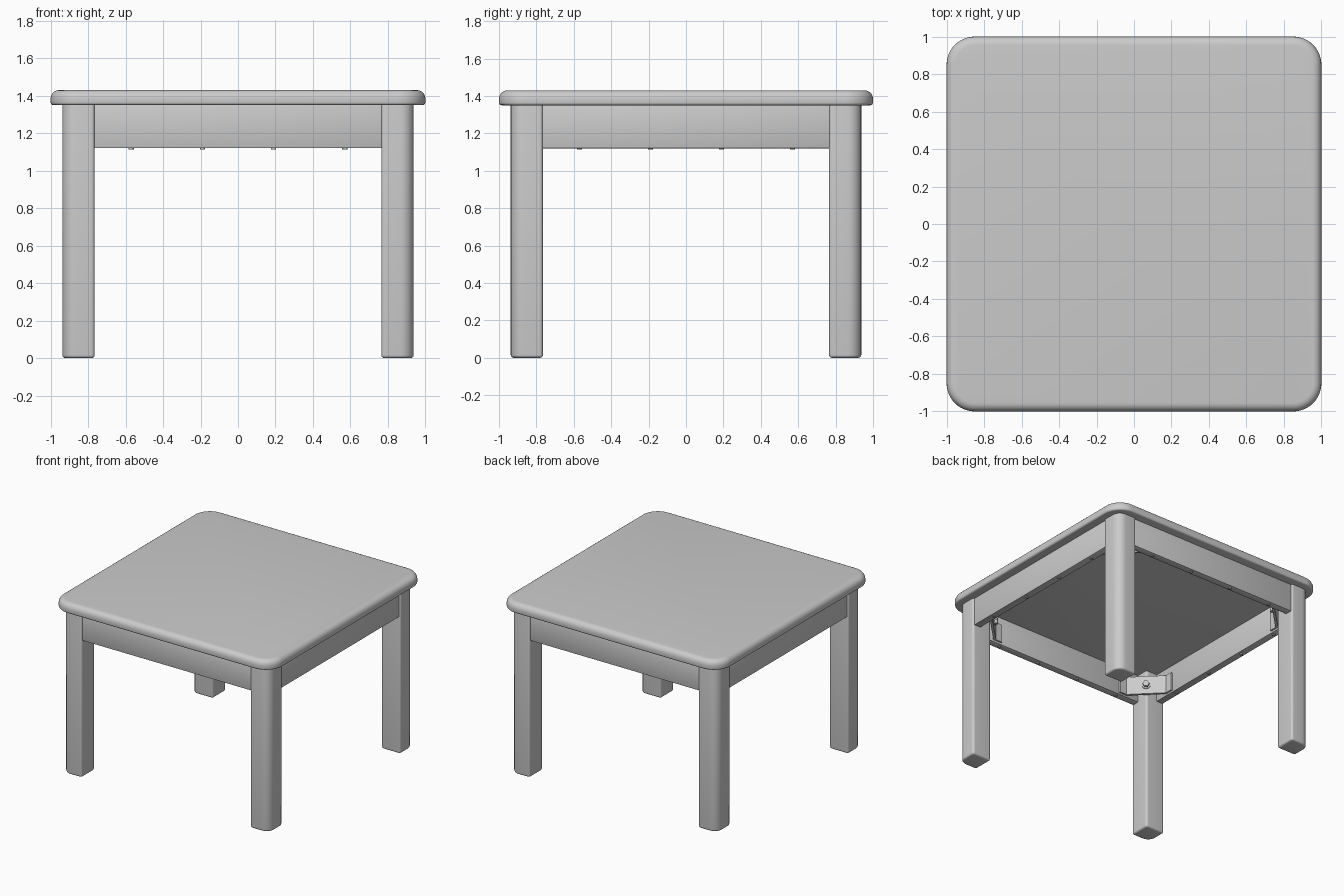
import bpy, bmesh
from math import cos, sin, pi, radians
from mathutils import Matrix, Vector

if "Cube" in bpy.data.objects:
    bpy.data.objects.remove(bpy.data.objects["Cube"])


def finish(name, bm, mirror=(False, False)):
    """Turn a bmesh into a smooth-shaded object, mirrored about the origin."""
    bmesh.ops.recalc_face_normals(bm, faces=bm.faces)
    mesh = bpy.data.meshes.new(name)
    bm.to_mesh(mesh)
    bm.free()
    ob = bpy.data.objects.new(name, mesh)
    bpy.context.collection.objects.link(ob)
    bpy.ops.object.select_all(action='DESELECT')
    bpy.context.view_layer.objects.active = ob
    ob.select_set(True)
    bpy.ops.object.shade_smooth_by_angle(angle=radians(35))
    if any(mirror):
        mod = ob.modifiers.new("Mirror", 'MIRROR')
        mod.use_axis = (mirror[0], mirror[1], False)
        mod.use_mirror_merge = False
    return ob


def slab(bm, lo, hi, radii, z0, z1, r_bottom, r_top, seg=8, steps=5):
    """Upright block with its own radius per corner and rounded rims.
    radii start at the +x +y corner and run counter-clockwise."""
    rings = []
    for i in range(steps + 1):
        a = pi / 2 * i / steps
        rings.append((r_bottom * (1 - sin(a)), z0 + r_bottom * (1 - cos(a))))
    for i in range(steps + 1):
        a = pi / 2 * i / steps
        rings.append((r_top * (1 - cos(a)), z1 - r_top * (1 - sin(a))))
    corners = [(hi[0], hi[1], -1, -1), (lo[0], hi[1], 1, -1),
               (lo[0], lo[1], 1, 1), (hi[0], lo[1], -1, 1)]
    loops = []
    for inset, z in rings:
        loop = []
        for k, (x, y, dx, dy) in enumerate(corners):
            r = radii[k]
            for j in range(seg + 1):
                a = pi / 2 * (k + j / seg)
                loop.append(bm.verts.new((x + dx * r + (r - inset) * cos(a),
                                          y + dy * r + (r - inset) * sin(a), z)))
        loops.append(loop)
    n = len(loops[0])
    for a, b in zip(loops, loops[1:]):
        for i in range(n):
            bm.faces.new((a[i], a[(i + 1) % n], b[(i + 1) % n], b[i]))
    bm.faces.new(loops[0][::-1])
    bm.faces.new(loops[-1])


def box(bm, lo, hi, matrix=Matrix()):
    lo, hi = Vector(lo), Vector(hi)
    bmesh.ops.create_cube(bm, size=1, matrix=matrix @ Matrix.Translation((lo + hi) / 2)
                          @ Matrix.Diagonal((*(hi - lo), 1)))


def disc(bm, sides, radius, depth, matrix):
    bmesh.ops.create_cone(bm, cap_ends=True, segments=sides, radius1=radius,
                          radius2=radius, depth=depth, matrix=matrix)


TOP_Z, UNDER_Z, RAIL_Z = 1.43, 1.35, 1.12
LEG_IN, LEG_OUT = 0.765, 0.937
RAIL_IN, RAIL_OUT = 0.865, 0.925

# Table top
bm = bmesh.new()
slab(bm, (-1, -1), (1, 1), [0.15] * 4, UNDER_Z, TOP_Z, 0.015, 0.045, seg=12)
finish("table_top", bm)

# Legs, with a generous round on the outer corner
bm = bmesh.new()
slab(bm, (LEG_IN, LEG_IN), (LEG_OUT, LEG_OUT), [0.07, 0.018, 0.018, 0.018],
     0, UNDER_Z + 0.01, 0.016, 0.001)
finish("legs", bm, (True, True))

# Aprons and the screws under them
for name, turn, mirror in (("front_back_aprons", 0, (False, True)),
                           ("side_aprons", pi / 2, (True, False))):
    rot = Matrix.Rotation(turn, 4, 'Z')
    bm = bmesh.new()
    box(bm, (-LEG_IN - 0.01, -RAIL_OUT, RAIL_Z), (LEG_IN + 0.01, -RAIL_IN, UNDER_Z + 0.005), rot)
    bmesh.ops.bevel(bm, geom=bm.edges[:], offset=0.006, segments=2, affect='EDGES', profile=0.5)
    finish(name, bm, mirror)
    bm = bmesh.new()
    for x in (-0.57, -0.19, 0.19, 0.57):
        disc(bm, 12, 0.014, 0.012,
             rot @ Matrix.Translation((x, (-RAIL_OUT - RAIL_IN) / 2, RAIL_Z)))
    finish(name.replace("aprons", "apron_screws"), bm, mirror)

# Diagonal corner brackets: plate, end tabs and bolt
bm = bmesh.new()
mid = (LEG_IN - 0.012)
diag = Matrix.Translation((mid, mid, 1.21)) @ Matrix.Rotation(pi / 4, 4, 'Z')
box(bm, (-0.01, -0.155, -0.075), (0.01, 0.155, 0.075), diag)
box(bm, (RAIL_IN - 0.014, 0.58, 1.135), (RAIL_IN + 0.002, 0.66, 1.285))
box(bm, (0.58, RAIL_IN - 0.014, 1.135), (0.66, RAIL_IN + 0.002, 1.285))
finish("corner_brackets", bm, (True, True))

bm = bmesh.new()
side = diag @ Matrix.Rotation(pi / 2, 4, 'Y')
disc(bm, 20, 0.034, 0.008, side @ Matrix.Translation((0, 0, -0.013)))
disc(bm, 6, 0.025, 0.03, side @ Matrix.Translation((0, 0, -0.022)))
finish("bracket_bolts", bm, (True, True))
